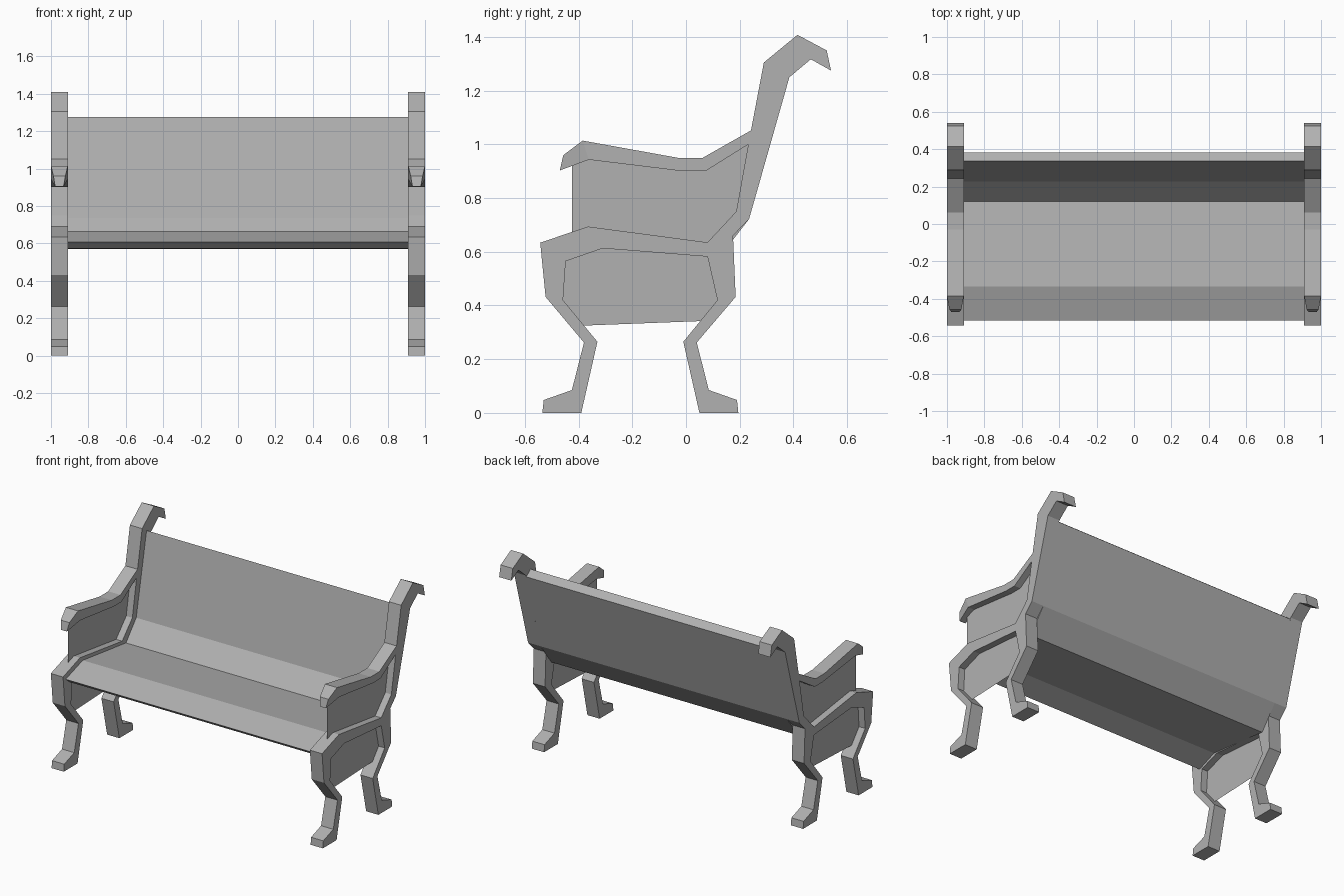
import bpy
import bmesh

FRAME_X = 0.955   # centre of each end frame
HALF = 0.045      # half thickness of each end frame

grey = bpy.data.materials.new("dark_grey")
grey.diffuse_color = (0.44, 0.44, 0.44, 1)


def extrude_profile(name, profile, x, half, taper=None):
    """Extrude a (y, z) outline along x; taper gives half widths per point, half 0 gives a flat sheet."""
    widths = taper or [half] * len(profile)
    bm = bmesh.new()
    left = [bm.verts.new((x - w, y, z)) for (y, z), w in zip(profile, widths)]
    bm.faces.new(left)
    if half:
        right = [bm.verts.new((x + w, y, z)) for (y, z), w in zip(profile, widths)]
        bm.faces.new(right[::-1])
        n = len(profile)
        for i in range(n):
            j = (i + 1) % n
            bm.faces.new((left[i], right[i], right[j], left[j]))
        bmesh.ops.recalc_face_normals(bm, faces=bm.faces)
    mesh = bpy.data.meshes.new(name)
    bm.to_mesh(mesh)
    bm.free()
    mesh.materials.append(grey)
    obj = bpy.data.objects.new(name, mesh)
    bpy.context.collection.objects.link(obj)
    return obj


# End frame outline: legs, back post, armrest and seat rail in one casting
frame = [
    (0.05, 0), (0.195, 0), (0.19, 0.048), (0.085, 0.085), (0.04, 0.262),    # back foot
    (0.185, 0.432), (0.175, 0.66), (0.235, 0.722),                          # back leg
    (0.385, 1.25), (0.465, 1.317), (0.54, 1.275), (0.524, 1.35),            # post curl
    (0.415, 1.408), (0.29, 1.305), (0.242, 1.052),
    (0.062, 0.95), (-0.03, 0.95), (-0.385, 1.014),                          # arm top
    (-0.362, 0.943), (-0.01, 0.90), (0.072, 0.90), (0.232, 1.0),            # arm underside
    (0.187, 0.75), (0.08, 0.635), (-0.365, 0.694),                          # seat rail
    (-0.543, 0.634), (-0.523, 0.432), (-0.38, 0.262),                       # front leg
    (-0.425, 0.085), (-0.53, 0.048), (-0.535, 0), (-0.39, 0),
    (-0.33, 0.265), (-0.458, 0.42), (-0.448, 0.565),
    (-0.31, 0.613), (0.08, 0.582), (0.117, 0.42), (-0.01, 0.265),
]

# Tapered scroll at the front of the armrest
arm_tip = [(-0.385, 1.014), (-0.457, 0.96), (-0.47, 0.903), (-0.362, 0.943)]
tip_widths = [HALF, 0.032, 0.022, HALF]

# Flat infill sheets in the middle of the frame
arm_panel = [(-0.425, 0.66), (-0.425, 0.93), (-0.36, 0.96), (-0.01, 0.92),
             (0.07, 0.92), (0.245, 1.01), (0.20, 0.74), (0.08, 0.62), (-0.36, 0.675)]
leg_panel = [(-0.385, 0.325), (-0.475, 0.43), (-0.465, 0.58), (-0.315, 0.63),
             (0.09, 0.595), (0.13, 0.42), (0.058, 0.342)]

for side, s in (("left", -1), ("right", 1)):
    x = s * FRAME_X
    extrude_profile(f"end_frame_{side}", frame, x, HALF)
    extrude_profile(f"arm_tip_{side}", arm_tip, x, HALF, tip_widths)
    extrude_profile(f"arm_panel_{side}", arm_panel, x, 0)
    extrude_profile(f"leg_panel_{side}", leg_panel, x, 0)

# Seat and backrest as one bent slab, thinning to a sharp front edge
seat = [(-0.515, 0.608), (-0.335, 0.666), (0.12, 0.608), (0.228, 0.735), (0.337, 1.275),
        (0.382, 1.24), (0.235, 0.722), (0.117, 0.57), (-0.335, 0.625), (-0.505, 0.57)]
seat[-1] = (-0.47, 0.572)   # undercut front lip
extrude_profile("seat_and_backrest", seat, 0, FRAME_X - HALF)
